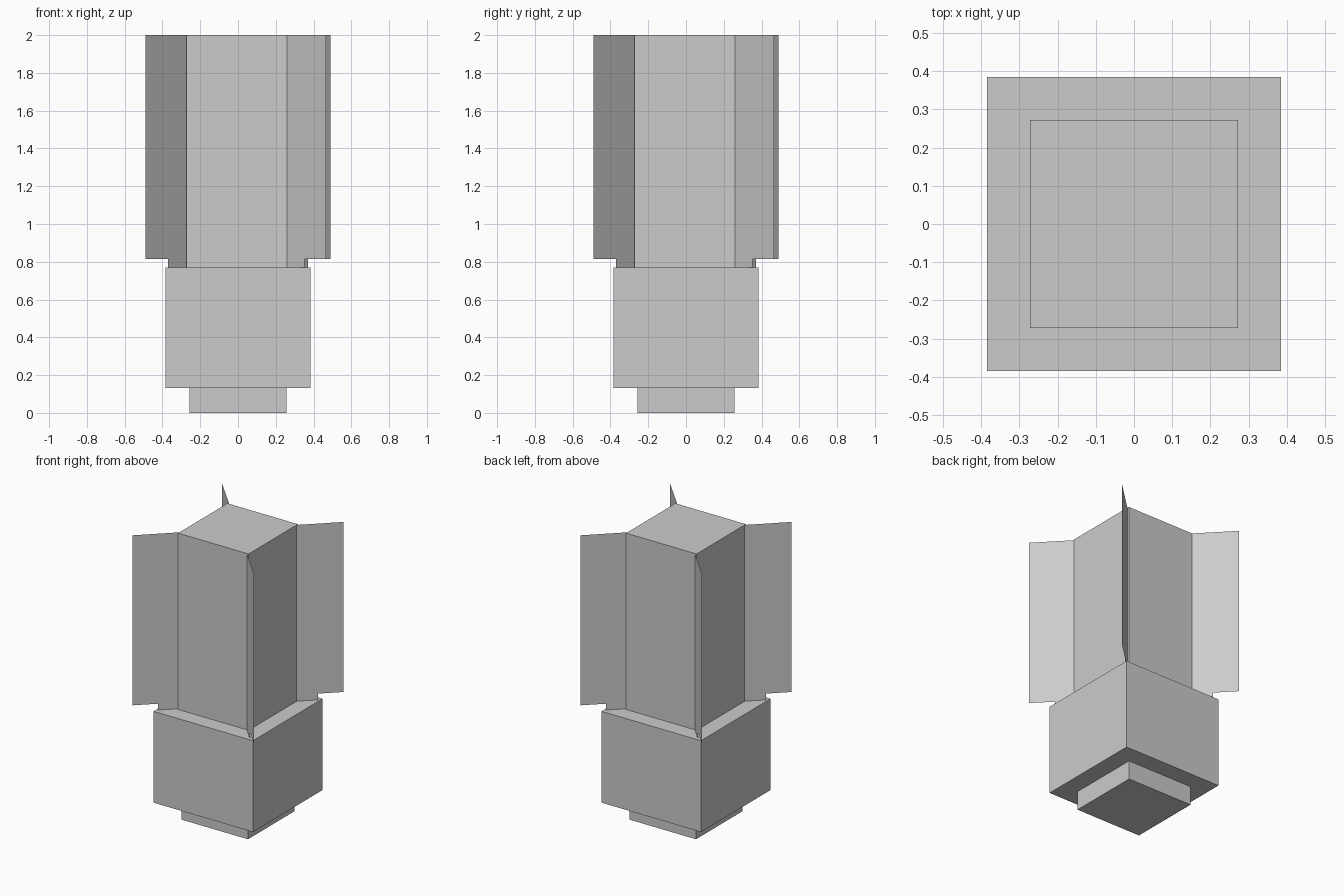
import bpy, bmesh, math
from mathutils import Matrix

if "Cube" in bpy.data.objects:
    bpy.data.objects.remove(bpy.data.objects["Cube"])


def box(name, half, z0, z1):
    bpy.ops.mesh.primitive_cube_add(size=1, location=(0, 0, (z0 + z1) / 2))
    ob = bpy.context.object
    ob.name = name
    ob.scale = (2 * half, 2 * half, z1 - z0)
    bpy.ops.object.transform_apply(location=True, rotation=False, scale=True)
    return ob


# Stacked square body
box("base_plug", 0.257, 0.0, 0.133)
box("lower_body", 0.384, 0.133, 0.77)
box("upper_shaft", 0.272, 0.77, 2.0)

# Fin outline as (distance from the axis, height), with a stepped lower edge
R_OUT = math.hypot(0.49, 0.465)
R_STEP = math.hypot(0.37, 0.351)
PROFILE = [(0, 0.76), (R_STEP, 0.76), (R_STEP, 0.814),
           (R_OUT, 0.814), (R_OUT, 2.0), (0, 2.0)]

# Four paper-thin fins, one through each shaft corner
for i in range(4):
    bm = bmesh.new()
    bm.faces.new([bm.verts.new((r, 0, z)) for r, z in PROFILE])
    angle = math.atan2(0.465, 0.49) + i * math.pi / 2
    bm.transform(Matrix.Rotation(angle, 4, 'Z'))
    mesh = bpy.data.meshes.new(f"corner_fin_{i + 1}")
    bm.to_mesh(mesh)
    bm.free()
    bpy.context.collection.objects.link(bpy.data.objects.new(mesh.name, mesh))
